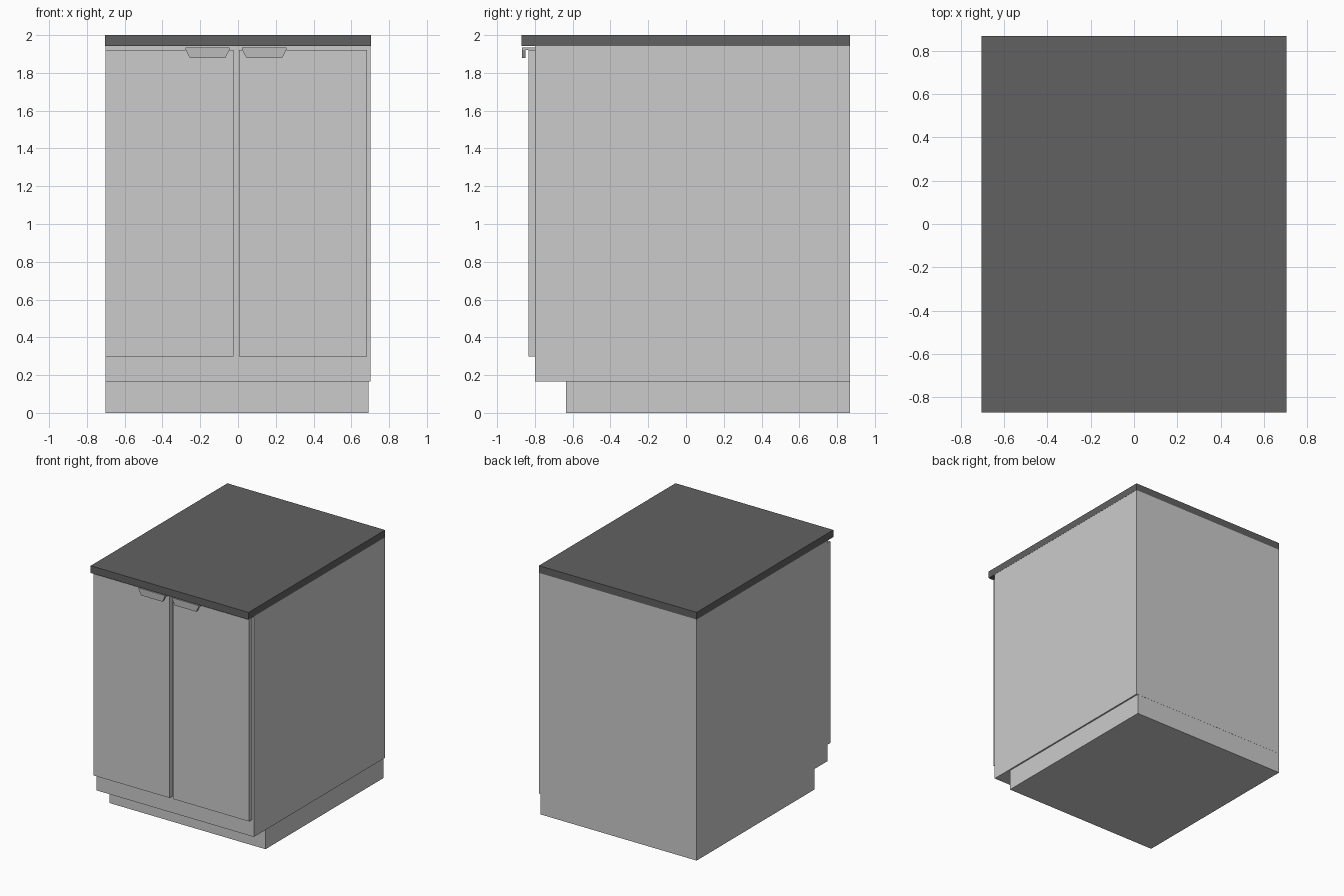
import bpy, bmesh

if "Cube" in bpy.data.objects:
    bpy.data.objects.remove(bpy.data.objects["Cube"])


def material(name, value):
    m = bpy.data.materials.new(name)
    m.diffuse_color = (value, value, value, 1)
    m.use_nodes = True
    m.node_tree.nodes["Principled BSDF"].inputs["Base Color"].default_value = m.diffuse_color
    return m


def add_prism(bm, outline, y0, y1):
    """Extrude an x/z outline from y0 to y1."""
    face = bm.faces.new([bm.verts.new((x, y0, z)) for x, z in outline])
    ext = bmesh.ops.extrude_face_region(bm, geom=[face])["geom"]
    verts = [v for v in ext if isinstance(v, bmesh.types.BMVert)]
    bmesh.ops.translate(bm, verts=verts, vec=(0, y1 - y0, 0))


def make(name, prisms, mat=None):
    bm = bmesh.new()
    for outline, y0, y1 in prisms:
        add_prism(bm, outline, y0, y1)
    bmesh.ops.recalc_face_normals(bm, faces=bm.faces)
    mesh = bpy.data.meshes.new(name)
    bm.to_mesh(mesh)
    bm.free()
    obj = bpy.data.objects.new(name, mesh)
    bpy.context.collection.objects.link(obj)
    if mat:
        mesh.materials.append(mat)
    return obj


def rect(x0, x1, z0, z1):
    return [(x0, z0), (x1, z0), (x1, z1), (x0, z1)]


dark = material("dark_worktop", 0.12)
metal = material("handle_grey", 0.5)

# Cabinet: plinth, carcass and worktop
make("plinth", [(rect(-0.702, 0.69, 0, 0.165), -0.635, 0.867)])
make("carcass", [(rect(-0.702, 0.702, 0.165, 1.942), -0.8, 0.868)])
make("worktop", [(rect(-0.703, 0.703, 1.942, 2.0), -0.87, 0.868)], dark)

# Doors
make("left_door", [(rect(-0.702, -0.025, 0.298, 1.921), -0.835, -0.8)])
make("right_door", [(rect(0.005, 0.684, 0.298, 1.921), -0.835, -0.8)])

# Handles: plate hooked over the door top with a tapered lip hanging in front
for side, x0, x1 in (("left", -0.277, -0.045), ("right", 0.022, 0.256)):
    plate = rect(x0, x1, 1.921, 1.935)
    lip = [(x0 + 0.022, 1.88), (x1 - 0.022, 1.88), (x1, 1.921), (x1, 1.935),
           (x0, 1.935), (x0, 1.921)]
    make(side + "_handle", [(plate, -0.85, -0.8), (lip, -0.868, -0.85)], metal)
